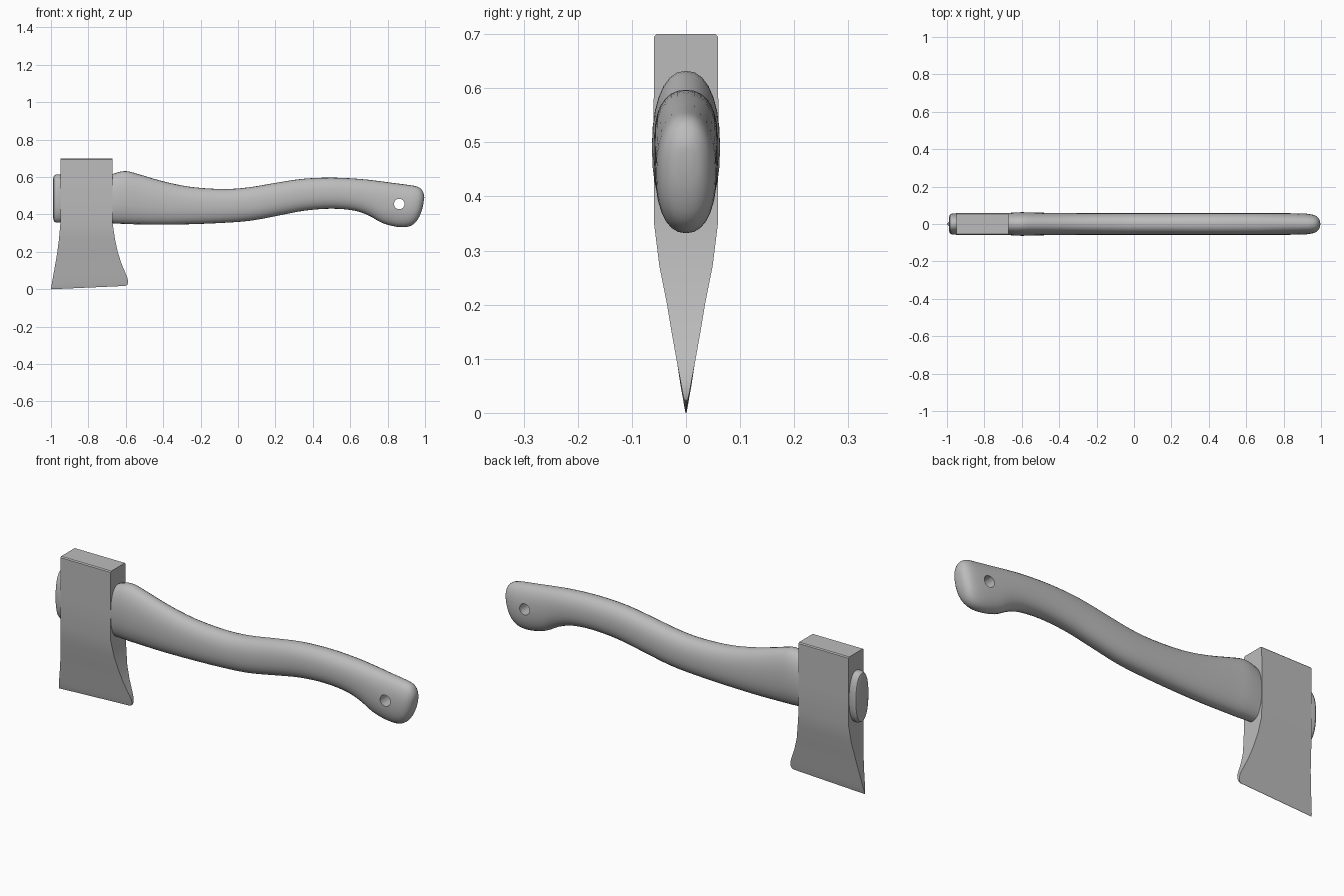
import bpy, bmesh, math

if "Cube" in bpy.data.objects:
    bpy.data.objects.remove(bpy.data.objects["Cube"])

grey = bpy.data.materials.new("neutral_grey")
grey.diffuse_color = (0.5, 0.5, 0.5, 1)
grey.use_nodes = True
grey.node_tree.nodes["Principled BSDF"].inputs["Base Color"].default_value = grey.diffuse_color


def loft(name, rings, angle):
    """Skin a closed solid over a list of vertex rings."""
    bm = bmesh.new()
    loops = [[bm.verts.new(p) for p in ring] for ring in rings]
    n = len(loops[0])
    for a, b in zip(loops, loops[1:]):
        for i in range(n):
            j = (i + 1) % n
            bm.faces.new((a[i], a[j], b[j], b[i]))
    bm.faces.new(loops[0])
    bm.faces.new(loops[-1])
    bmesh.ops.recalc_face_normals(bm, faces=bm.faces[:])
    me = bpy.data.meshes.new(name)
    bm.to_mesh(me)
    bm.free()
    me.materials.append(grey)
    ob = bpy.data.objects.new(name, me)
    bpy.context.collection.objects.link(ob)
    smooth(ob, angle)
    return ob


def smooth(ob, angle):
    bpy.ops.object.select_all(action='DESELECT')
    ob.select_set(True)
    bpy.context.view_layer.objects.active = ob
    bpy.ops.object.shade_smooth_by_angle(angle=math.radians(angle))


def oval(xt, zt, xb, zb, w, n=28, power=2.25):
    """Oval section from a top point to a bottom point, half width w."""
    ring = []
    for k in range(n):
        a = 2 * math.pi * k / n
        c, s = math.cos(a), math.sin(a)
        u = math.copysign(abs(c) ** (2 / power), c)
        v = math.copysign(abs(s) ** (2 / power), s)
        ring.append(((xt + xb) / 2 + u * (xt - xb) / 2, v * w,
                     (zt + zb) / 2 + u * (zt - zb) / 2))
    return ring


def spline(pts, steps):
    """Catmull-Rom through the stations."""
    out = []
    for i in range(len(pts) - 1):
        p = [pts[max(0, min(len(pts) - 1, i + d))] for d in (-1, 0, 1, 2)]
        for s in range(steps):
            t = s / steps
            out.append([0.5 * (2 * b + (c - a) * t + (2 * a - 5 * b + 4 * c - d) * t * t
                               + (3 * b - a - 3 * c + d) * t ** 3)
                        for a, b, c, d in zip(*p)])
    out.append(pts[-1])
    return out


# Handle: x top, z top, x bottom, z bottom, half width
stations = [
    (-0.69, 0.600, -0.69, 0.353, 0.057),
    (-0.66, 0.620, -0.66, 0.352, 0.060),
    (-0.60, 0.632, -0.60, 0.349, 0.063),
    (-0.53, 0.615, -0.53, 0.347, 0.061),
    (-0.40, 0.577, -0.40, 0.345, 0.059),
    (-0.25, 0.547, -0.25, 0.348, 0.058),
    (-0.08, 0.536, -0.08, 0.355, 0.058),
    (0.05, 0.544, 0.07, 0.367, 0.058),
    (0.19, 0.567, 0.22, 0.395, 0.058),
    (0.34, 0.590, 0.36, 0.421, 0.058),
    (0.50, 0.597, 0.50, 0.431, 0.058),
    (0.65, 0.590, 0.62, 0.421, 0.058),
    (0.75, 0.579, 0.70, 0.394, 0.058),
    (0.84, 0.567, 0.77, 0.355, 0.058),
    (0.91, 0.558, 0.85, 0.334, 0.057),
    (0.955, 0.550, 0.91, 0.335, 0.054),
    (0.980, 0.535, 0.95, 0.358, 0.046),
    (0.993, 0.510, 0.977, 0.405, 0.030),
    (0.996, 0.490, 0.990, 0.450, 0.012),
]
handle = loft("handle", [oval(*s) for s in spline(stations, 3)], 35)

# Hanging hole drilled through the handle
bpy.ops.mesh.primitive_cylinder_add(vertices=24, radius=0.028, depth=0.4,
                                    location=(0.862, 0, 0.456),
                                    rotation=(math.pi / 2, 0, 0))
cutter = bpy.context.object
cutter.name = "hole_cutter"
cutter.hide_render = True
cutter.data.materials.append(grey)
mod = handle.modifiers.new("hole", 'BOOLEAN')
mod.operation = 'DIFFERENCE'
mod.solver = 'EXACT'
mod.object = cutter
bpy.ops.object.select_all(action='DESELECT')
handle.select_set(True)
bpy.context.view_layer.objects.active = handle
bpy.ops.object.modifier_apply(modifier=mod.name)
bpy.data.objects.remove(cutter, do_unlink=True)
smooth(handle, 35)

# Handle end showing on the far side of the head
loft("handle_end", [oval(x, 0.485 + h, x, 0.485 - h, w) for x, h, w in (
    (-0.93, 0.122, 0.050), (-0.955, 0.129, 0.057), (-0.972, 0.129, 0.057),
    (-0.984, 0.122, 0.050), (-0.988, 0.105, 0.040))], 25)

# Head: z left, z right, x left, x right, half thickness
levels = [
    (0.70, 0.70, -0.95, -0.67, 0.054),
    (0.695, 0.695, -0.95, -0.67, 0.059),
    (0.50, 0.50, -0.95, -0.67, 0.060),
    (0.35, 0.35, -0.95, -0.67, 0.059),
    (0.27, 0.27, -0.957, -0.658, 0.049),
    (0.20, 0.20, -0.966, -0.643, 0.035),
    (0.14, 0.14, -0.976, -0.624, 0.025),
    (0.09, 0.09, -0.985, -0.603, 0.016),
    (0.05, 0.058, -0.992, -0.590, 0.010),
    (0.028, 0.036, -0.996, -0.588, 0.006),
    (0.010, 0.024, -0.999, -0.592, 0.003),
    (0.0, 0.018, -1.0, -0.602, 0.0008),
]
loft("axe_head", [[(xl, -w, zl), (xr, -w, zr), (xr, w, zr), (xl, w, zl)]
                  for zl, zr, xl, xr, w in levels], 30)
